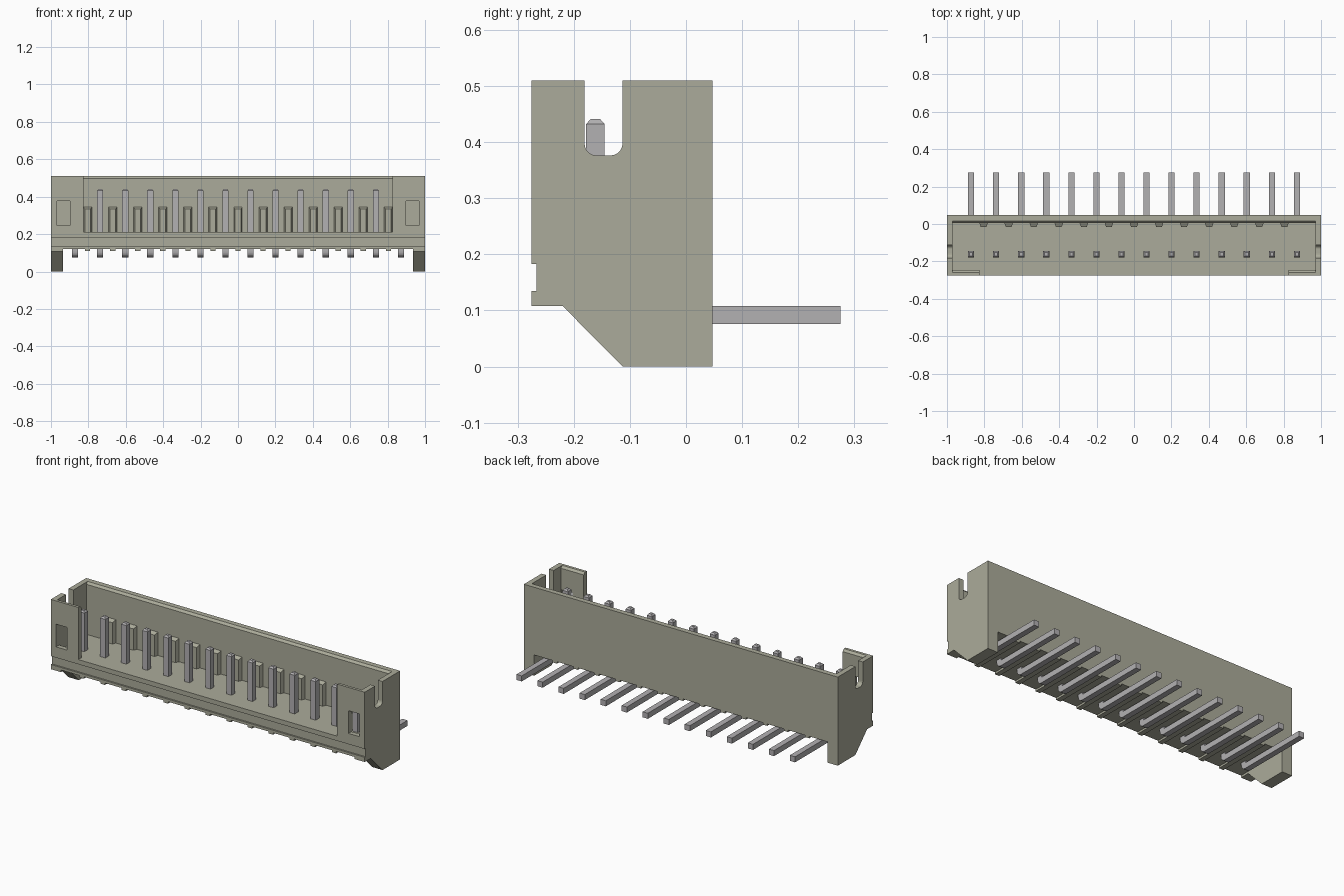
import bpy, bmesh, math
from mathutils import Matrix, Vector

if "Cube" in bpy.data.objects:
    bpy.data.objects.remove(bpy.data.objects["Cube"], do_unlink=True)


def make_material(name, rgb):
    mat = bpy.data.materials.new(name)
    mat.use_nodes = True
    mat.diffuse_color = (*rgb, 1)
    mat.node_tree.nodes["Principled BSDF"].inputs["Base Color"].default_value = (*rgb, 1)
    return mat


BEIGE = make_material("warm grey plastic", (0.41, 0.41, 0.325))
METAL = make_material("pin metal", (0.45, 0.44, 0.45))
PITCH, COUNT = 0.134, 14


def add_object(name, bm, mat):
    bmesh.ops.recalc_face_normals(bm, faces=bm.faces)
    mesh = bpy.data.meshes.new(name)
    bm.to_mesh(mesh)
    bm.free()
    mesh.materials.append(mat)
    obj = bpy.data.objects.new(name, mesh)
    bpy.context.collection.objects.link(obj)
    return obj


def extrude_x(bm, profile, x0, x1):
    """Extrude a (y, z) profile along x."""
    face = bm.faces.new([bm.verts.new((x0, y, z)) for y, z in profile])
    out = bmesh.ops.extrude_face_region(bm, geom=[face])
    moved = [v for v in out["geom"] if isinstance(v, bmesh.types.BMVert)]
    bmesh.ops.translate(bm, verts=moved, vec=(x1 - x0, 0, 0))


def box(bm, x0, x1, y0, y1, z0, z1):
    extrude_x(bm, [(y0, z0), (y1, z0), (y1, z1), (y0, z1)], x0, x1)


def arc(cy, cz, r, a0, a1, steps=5):
    angles = [math.radians(a0 + (a1 - a0) * i / steps) for i in range(steps + 1)]
    return [(cy + r * math.cos(a), cz + r * math.sin(a)) for a in angles]


def cut(target, bm):
    cutter = add_object("cutter", bm, BEIGE)
    cutter.hide_render = True
    mod = target.modifiers.new("cut", "BOOLEAN")
    mod.operation, mod.solver, mod.object = "DIFFERENCE", "EXACT", cutter
    graph = bpy.context.evaluated_depsgraph_get()
    mesh = bpy.data.meshes.new_from_object(target.evaluated_get(graph))
    target.modifiers.clear()
    target.data = mesh
    bpy.data.objects.remove(cutter, do_unlink=True)


# Housing: side outline with the front groove and sloped feet
bm = bmesh.new()
extrude_x(bm, [(-0.275, 0.51), (-0.275, 0.183), (-0.266, 0.183), (-0.266, 0.135),
               (-0.275, 0.135), (-0.275, 0.108), (-0.22, 0.108), (-0.113, 0),
               (0.047, 0), (0.047, 0.51)], -1, 1)
housing = add_object("housing", bm, BEIGE)

# Hollow inside with chamfered front and back rims
bm = bmesh.new()
extrude_x(bm, [(-0.247, 0.21), (0.005, 0.21), (0.005, 0.498), (0.017, 0.51),
               (0.017, 0.6), (-0.259, 0.6), (-0.259, 0.51), (-0.247, 0.498)], -0.97, 0.97)
cut(housing, bm)

# Space below the floor, leaving a foot at each end
bm = bmesh.new()
box(bm, -0.935, 0.935, -0.4, 0.2, -0.1, 0.12)
cut(housing, bm)

# Wide front opening
bm = bmesh.new()
box(bm, -0.825, 0.825, -0.4, -0.2, 0.21, 0.6)
cut(housing, bm)

# Round-bottomed slots through both end walls
slot = ([(-0.181, 0.6)] + arc(-0.159, 0.398, 0.022, 180, 270)
        + arc(-0.135, 0.398, 0.022, 270, 360) + [(-0.113, 0.6)])
bm = bmesh.new()
for side in (-1, 1):
    extrude_x(bm, slot, side * 0.95, side * 1.1)
cut(housing, bm)

# Small windows in the front corners
bm = bmesh.new()
for side in (-1, 1):
    box(bm, side * 0.897, side * 0.967, -0.4, -0.2, 0.245, 0.376)
cut(housing, bm)

# Tapered ribs inside the back wall and low ribs under the floor
inner, under = bmesh.new(), bmesh.new()
for i in range(COUNT - 1):
    x = (i - (COUNT - 2) / 2) * PITCH
    outline = [(x - 0.023, 0.006), (x - 0.015, -0.016), (x + 0.015, -0.016), (x + 0.023, 0.006)]
    face = inner.faces.new([inner.verts.new((px, py, 0.208)) for px, py in outline])
    out = bmesh.ops.extrude_face_region(inner, geom=[face])
    for v in [g for g in out["geom"] if isinstance(g, bmesh.types.BMVert)]:
        v.co.z = 0.345 if v.co.y > 0 else 0.333
    box(under, x - 0.014, x + 0.014, -0.275, 0.047, 0.109, 0.122)
add_object("inner_ribs", inner, BEIGE)
add_object("underside_ribs", under, BEIGE)

# Bent square pins with tapered tips
HALF = 0.0165
bend = arc(-0.148, 0.106, 0.03, 180, 270)
pin_outline = [(-0.178, 0.432)] + bend + [(0.275, 0.076), (0.275, 0.108), (-0.145, 0.108), (-0.145, 0.432)]
bm = bmesh.new()
for i in range(COUNT):
    x = (i - (COUNT - 1) / 2) * PITCH
    extrude_x(bm, pin_outline, x - HALF, x + HALF)
    tip = Matrix.Translation(Vector((x, -0.1615, 0.4365))) @ Matrix.Rotation(math.pi / 4, 4, "Z")
    bmesh.ops.create_cone(bm, cap_ends=True, segments=4, radius1=HALF * math.sqrt(2),
                          radius2=0.012, depth=0.009, matrix=tip)
add_object("pins", bm, METAL)
